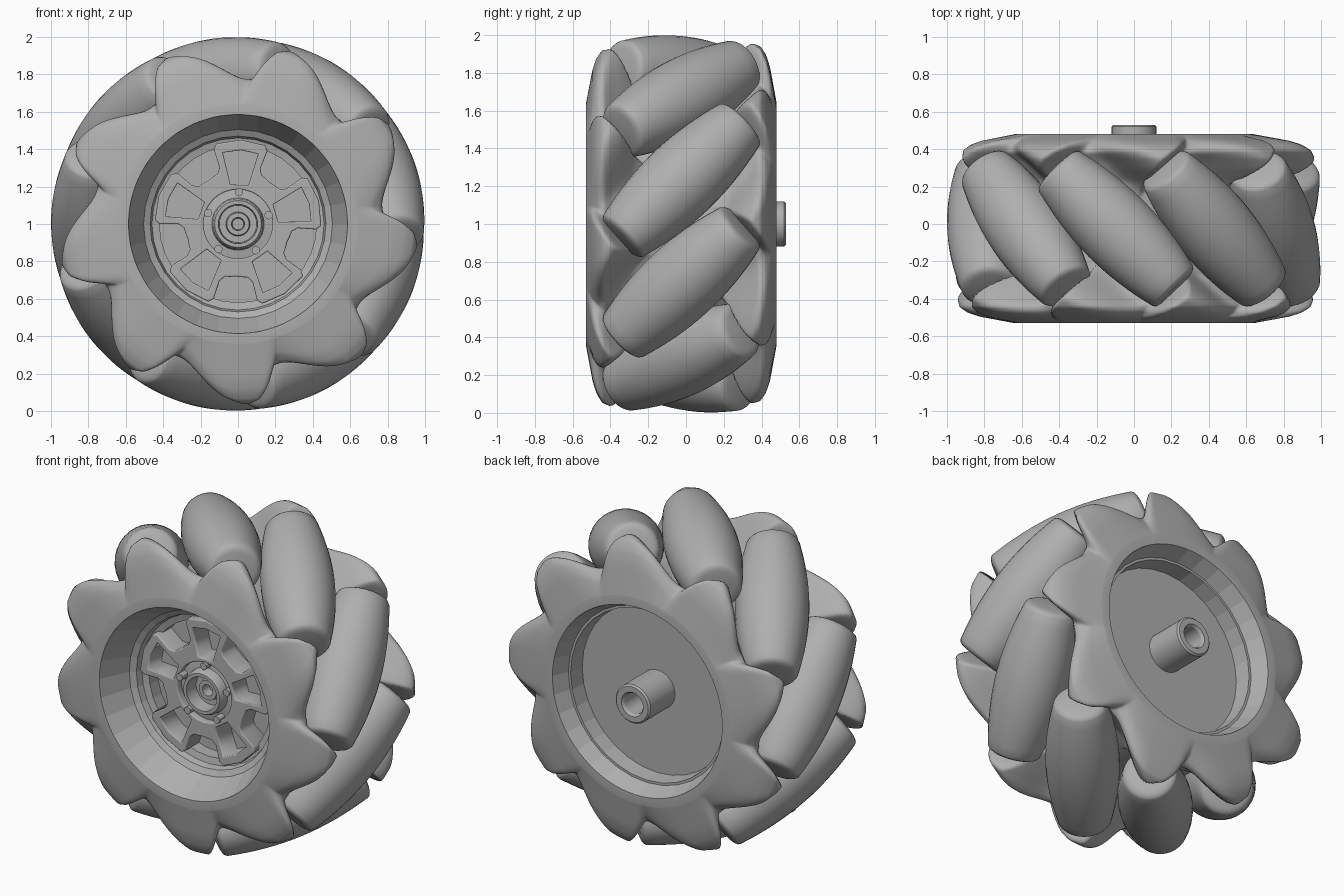
import bpy, bmesh
from math import sin, cos, pi, radians, sqrt
from mathutils import Matrix

cube = bpy.data.objects.get("Cube")
if cube:
    bpy.data.objects.remove(cube)

COUNT = 9              # rollers around the wheel
AXIS_R = 0.79          # distance of roller axes from the wheel axis
FIRST = radians(17)    # angle of the first roller
MID_Y = -0.025         # middle of the wheel body
HALF_W = 0.505         # half the body width
CENTRE = Matrix.Translation((0, 0, 1))

grey = bpy.data.materials.new("plain_grey")
grey.use_nodes = True
GREY = (0.43, 0.43, 0.43, 1)
grey.diffuse_color = GREY
grey.node_tree.nodes["Principled BSDF"].inputs["Base Color"].default_value = GREY


def finish(name, bm, matrix=CENTRE, angle=None):
    bmesh.ops.recalc_face_normals(bm, faces=bm.faces)
    mesh = bpy.data.meshes.new(name)
    bm.to_mesh(mesh)
    bm.free()
    mesh.materials.append(grey)
    obj = bpy.data.objects.new(name, mesh)
    bpy.context.collection.objects.link(obj)
    obj.matrix_world = matrix
    if angle:
        bpy.ops.object.select_all(action='DESELECT')
        obj.select_set(True)
        bpy.context.view_layer.objects.active = obj
        bpy.ops.object.shade_smooth_by_angle(angle=radians(angle))
    return obj


def skin(rings):
    """Bridge closed rings of points into a surface."""
    bm = bmesh.new()
    rows = [[bm.verts.new(p) for p in ring] for ring in rings]
    n = len(rows[0])
    for a, b in zip(rows, rows[1:]):
        for i in range(n):
            j = (i + 1) % n
            bm.faces.new((a[i], a[j], b[j], b[i]))
    bmesh.ops.remove_doubles(bm, verts=bm.verts, dist=1e-5)
    return bm


def lathe(name, profile, segs, matrix=CENTRE, angle=None):
    """Turn (radius, y) points around the y axis."""
    rings = [[(r * cos(2 * pi * i / segs), y, r * sin(2 * pi * i / segs))
              for i in range(segs)] for r, y in profile]
    return finish(name, skin(rings), matrix, angle)


def smooth(t):
    t = min(max(t, 0), 1)
    return t * t * (3 - 2 * t)


def interp(table, x):
    for (x0, v0), (x1, v1) in zip(table, table[1:]):
        if x <= x1:
            return v0 + (v1 - v0) * (x - x0) / (x1 - x0)
    return table[-1][1]


# Wheel body: lobes that cup the roller ends, hollow beneath the rollers
LOBE = [(0, 0.75), (0.2, 0.87), (0.27, 0.94), (0.32, 0.965), (0.38, 0.965), (0.42, 0.945),
        (0.45, 0.895), (0.47, 0.83), (HALF_W, 0.64)]
HOLLOW = [(0, 0.65), (0.25, 0.67), (0.36, 0.74), (0.41, 0.78), (0.44, 0.765),
          (0.475, 0.71), (HALF_W, 0.64)]


def body_radius(theta, y):
    step = 2 * pi / COUNT
    rel = (theta - FIRST + step / 2) % step - step / 2
    rise = 1
    for k in (-2, -1, 0, 1, 2):
        a = 0.8 * (rel + k * step)
        along, across = abs(a + y) / sqrt(2), abs(a - y) / sqrt(2)
        rise = min(rise, max(smooth((along - 0.42) / 0.08), smooth((across - 0.19) / 0.24)))
    low, high = interp(HOLLOW, abs(y)), interp(LOBE, abs(y))
    return low + (high - low) * rise


SEGS, ROWS = COUNT * 60, 84
rings = []
for i in range(ROWS + 1):
    y = HALF_W * sin(pi / 2 * (2 * i / ROWS - 1))
    ring = []
    for j in range(SEGS):
        th = 2 * pi * j / SEGS
        r = body_radius(th, y)
        ring.append((r * cos(th), y + MID_Y, r * sin(th)))
    rings.append(ring)
for end, at in ((0, 0), (-1, len(rings) + 1)):
    y = rings[end][0][1]
    rings.insert(at, [(0.585 * cos(2 * pi * j / SEGS), y, 0.585 * sin(2 * pi * j / SEGS))
                      for j in range(SEGS)])
finish("wheel_body", skin(rings), CENTRE, 88)

# Barrel rollers set at 45 degrees
barrel = []
for i in range(17):
    s = 0.43 * (i / 8 - 1)
    barrel.append((1 - sqrt(AXIS_R ** 2 + s * s / 2), s))
cap = [(0, 0.455), (0.11, 0.455), (0.13, 0.45), (0.145, 0.442)]
profile = [(r, -s) for r, s in cap] + barrel + cap[::-1]
for k in range(COUNT):
    turn = Matrix.Rotation(-(FIRST + 2 * pi * k / COUNT), 4, 'Y')
    place = CENTRE @ turn @ Matrix.Translation((AXIS_R, MID_Y, 0)) @ Matrix.Rotation(pi / 4, 4, 'X')
    lathe(f"roller_{k + 1}", profile, 32, place, 40)

# Front rim dish and back recess
lathe("front_rim", [(0.59, -0.53), (0.505, -0.35), (0.47, -0.33), (0.46, -0.29),
                    (0.42, -0.28), (0.42, -0.2), (0, -0.2)], 32)
lathe("back_recess", [(0.59, 0.48), (0.545, 0.38), (0.53, 0.38), (0.52, 0.28), (0, 0.28)], 32)

# Hub tubes, front and back
lathe("front_hub", [(0.2, -0.2), (0.2, -0.29), (0.14, -0.3), (0.135, -0.34), (0.125, -0.36),
                    (0.105, -0.36), (0.1, -0.27), (0.065, -0.27), (0.06, -0.3), (0.035, -0.3),
                    (0.03, -0.24), (0, -0.24)], 32, CENTRE, 30)
lathe("back_hub", [(0.12, 0.27), (0.12, 0.52), (0.11, 0.53), (0.075, 0.53),
                   (0.065, 0.515), (0.065, 0.32), (0, 0.32)], 32, CENTRE, 30)


def polar_loop(points, count=5):
    """Repeat (angle, radius) points around the hub."""
    return [(r * cos(a), r * sin(a)) for k in range(count)
            for a, r in ((radians(88 + 360 / count * k + d), r) for d, r in points)]


# Five window-shaped arms as one filled star outline with holes
outline = polar_loop([(-30, 0.285), (-24, 0.29), (-20, 0.32), (-20, 0.42), (-17, 0.445),
                      (0, 0.45), (17, 0.445), (20, 0.42), (20, 0.32), (24, 0.29),
                      (30, 0.285), (36, 0.28)])
opening = polar_loop([(-13, 0.215), (-14, 0.39), (0, 0.395), (14, 0.39), (13, 0.215)])
middle = polar_loop([(0, 0.185)], 30)
loops = [outline, middle] + [opening[k * 5:k * 5 + 5] for k in range(5)]
curve = bpy.data.curves.new("spoke_frame", 'CURVE')
curve.dimensions = '2D'
curve.fill_mode = 'BOTH'
curve.extrude = 0.065
curve.bevel_depth = 0.008
curve.offset = -0.008
for loop in loops:
    spline = curve.splines.new('POLY')
    spline.points.add(len(loop) - 1)
    for point, (x, z) in zip(spline.points, loop):
        point.co = (x, z, 0, 1)
    spline.use_cyclic_u = True
curve.materials.append(grey)
frame = bpy.data.objects.new("spoke_frame", curve)
bpy.context.collection.objects.link(frame)
frame.matrix_world = Matrix.Translation((0, -0.26, 1)) @ Matrix.Rotation(pi / 2, 4, 'X')
bpy.ops.object.select_all(action='DESELECT')
frame.select_set(True)
bpy.context.view_layer.objects.active = frame
bpy.ops.object.convert(target='MESH')

# Bolts around the hub
for k in range(5):
    a = radians(88 + 72 * k)
    spot = Matrix.Translation((0.17 * cos(a), 0, 1 + 0.17 * sin(a)))
    lathe(f"hub_bolt_{k + 1}", [(0.022, -0.2), (0.022, -0.35), (0, -0.35)], 12, spot, 30)
